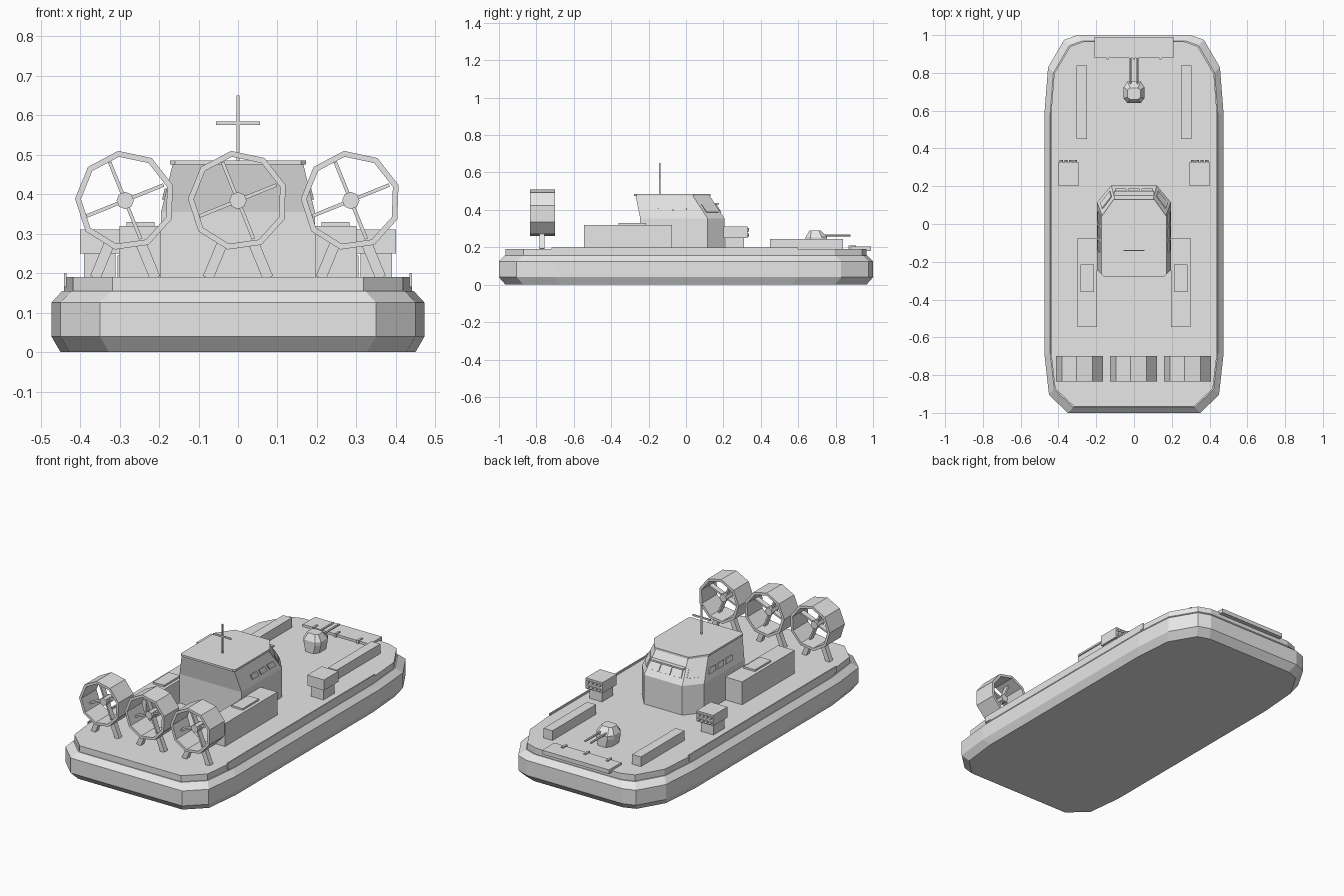
import bpy
import bmesh
from math import radians, sin, cos, pi
from mathutils import Vector, Matrix

cube = bpy.data.objects.get("Cube")
if cube:
    bpy.data.objects.remove(cube, do_unlink=True)

# One plain paint for the whole craft
GREY = (0.8, 0.8, 0.8, 1)
paint = bpy.data.materials.new("light grey paint")
paint.use_nodes = True
paint.diffuse_color = GREY
paint.node_tree.nodes["Principled BSDF"].inputs["Base Color"].default_value = GREY


def finish(name, bm):
    bmesh.ops.recalc_face_normals(bm, faces=bm.faces)
    mesh = bpy.data.meshes.new(name)
    bm.to_mesh(mesh)
    bm.free()
    mesh.materials.append(paint)
    obj = bpy.data.objects.new(name, mesh)
    bpy.context.collection.objects.link(obj)
    return obj


def box(name, x, y, z):
    """Box from (min, max) ranges."""
    bm = bmesh.new()
    bmesh.ops.create_cube(bm, size=1)
    for v in bm.verts:
        for i, (lo, hi) in enumerate((x, y, z)):
            v.co[i] = lo if v.co[i] < 0 else hi
    return finish(name, bm)


def pair(name, x, y, z):
    box("left_" + name, x, y, z)
    box("right_" + name, (-x[1], -x[0]), y, z)


def beam(name, a, b, width, depth, up=(0, 1, 0)):
    """Square bar from a to b; depth runs along up."""
    a, b = Vector(a), Vector(b)
    axis = (b - a).normalized()
    side = axis.cross(Vector(up)).normalized()
    rot = Matrix((side, axis.cross(side), axis)).transposed().to_4x4()
    size = Matrix.Diagonal((width, depth, (b - a).length, 1))
    bm = bmesh.new()
    bmesh.ops.create_cube(bm, size=1, matrix=Matrix.Translation((a + b) / 2) @ rot @ size)
    return finish(name, bm)


def tube(name, centre, radius, length, sides):
    """Solid prism along y."""
    bm = bmesh.new()
    bmesh.ops.create_cone(bm, cap_ends=True, segments=sides, radius1=radius, radius2=radius, depth=length,
                          matrix=Matrix.Translation(centre) @ Matrix.Rotation(pi / 2, 4, 'X'))
    return finish(name, bm)


def loft(name, layers):
    """Stack of (z, half outline) sections, mirrored in x and skinned."""
    bm = bmesh.new()
    rings = []
    for z, half in layers:
        outline = half + [(-x, y) for x, y in reversed(half)]
        rings.append([bm.verts.new((x, y, z)) for x, y in outline])
    for low, high in zip(rings, rings[1:]):
        for i in range(len(low)):
            j = (i + 1) % len(low)
            bm.faces.new((low[i], low[j], high[j], high[i]))
    bm.faces.new(rings[0])
    bm.faces.new(rings[-1])
    return finish(name, bm)


def shrink(half, dx, dy):
    return [(x - dx, y - dy if y > 0 else y + dy) for x, y in half]


# Inflated skirt and the deck on top of it
skirt = [(0.35, -1), (0.45, -0.905), (0.473, -0.7), (0.473, 0.6), (0.455, 0.83), (0.37, 0.975), (0.3, 1)]
loft("skirt", [(0, shrink(skirt, 0.023, 0.035)), (0.04, skirt), (0.125, skirt),
               (0.155, shrink(skirt, 0.028, 0.03))])
deck = shrink(skirt, 0.032, 0.035)
loft("deck", [(0.15, deck), (0.19, deck)])
pair("side_rail", (0.434, 0.441), (-0.72, 0.6), (0.165, 0.2))

# Bow ramp with hinge lugs
box("bow_ramp", (-0.21, 0.21), (0.88, 0.99), (0.18, 0.203))
for x in (-0.14, 0, 0.14):
    box("ramp_lug", (x - 0.006, x + 0.006), (0.87, 0.91), (0.19, 0.209))

# Deck lockers, engine housings and their hatches
pair("deck_locker", (0.25, 0.305), (0.45, 0.84), (0.185, 0.245))
pair("engine_housing", (0.195, 0.3), (-0.545, -0.075), (0.185, 0.32))
pair("engine_hatch", (0.212, 0.282), (-0.36, -0.215), (0.315, 0.33))

# Launchers with two rows of tubes
pair("launcher_base", (0.31, 0.39), (0.21, 0.31), (0.185, 0.25))
pair("launcher_box", (0.295, 0.4), (0.2, 0.328), (0.25, 0.31))
for side in (-1, 1):
    for col in range(4):
        for z in (0.266, 0.294):
            tube("launcher_tube", (side * (0.311 + col * 0.0245), 0.33, z), 0.009, 0.016, 8)

# Wheelhouse
waist = [(0.195, -0.245), (0.195, 0.115), (0.12, 0.205)]
eaves = [(0.165, -0.27), (0.165, 0.035), (0.1, 0.125)]
loft("cabin", [(0.185, waist), (0.355, waist), (0.478, eaves)])
roof = [(0.16, -0.277), (0.172, -0.265), (0.172, 0.04), (0.108, 0.13)]
loft("cabin_roof", [(0.475, roof), (0.486, roof)])


def on_wall(a, b, c, d, u0, u1, v0, v1):
    """Thin pane on the sloping wall quad a-b (bottom) d-c (top)."""
    a, b, c, d = map(Vector, (a, b, c, d))
    point = lambda u, v: a.lerp(b, u).lerp(d.lerp(c, u), v)
    normal = (b - a).cross(d - a).normalized()
    if normal.dot(a - Vector((0, 0, a.z))) < 0:
        normal.negate()
    bm = bmesh.new()
    corners = [point(u0, v0), point(u1, v0), point(u1, v1), point(u0, v1)]
    inner = [bm.verts.new(p - normal * 0.002) for p in corners]
    outer = [bm.verts.new(p + normal * 0.005) for p in corners]
    bm.faces.new(inner)
    bm.faces.new(outer)
    for i in range(4):
        j = (i + 1) % 4
        bm.faces.new((inner[i], inner[j], outer[j], outer[i]))
    finish("cabin_window", bm)


# Windows along the sides, corners and windscreen
def wall(i, j, s):
    return [(s * x, y, z) for (x, y), z in ((waist[i], 0.355), (waist[j], 0.355), (eaves[j], 0.478), (eaves[i], 0.478))]


for s in (-1, 1):
    for u in (0.32, 0.54, 0.76):
        on_wall(*wall(0, 1, s), u, u + 0.16, 0.25, 0.48)
    on_wall(*wall(1, 2, s), 0.15, 0.85, 0.25, 0.6)
(wx, wy), (ex, ey) = waist[2], eaves[2]
for u in (0.06, 0.37, 0.68):
    on_wall((-wx, wy, 0.355), (wx, wy, 0.355), (ex, ey, 0.478), (-ex, ey, 0.478), u, u + 0.26, 0.25, 0.6)
box("windscreen_brow", (-0.105, 0.105), (0.13, 0.176), (0.428, 0.437))

# Mast
beam("mast", (0, -0.14, 0.48), (0, -0.14, 0.65), 0.007, 0.007)
beam("mast_crossbar", (-0.056, -0.14, 0.58), (0.056, -0.14, 0.58), 0.009, 0.007)

# Gun turret with twin barrels
turret = [(0.035, 0.64), (0.055, 0.665), (0.055, 0.725), (0.035, 0.755)]
loft("gun_turret", [(0.185, shrink(turret, 0.012, 0)), (0.235, turret), (0.255, turret),
                    (0.29, [(0.02, 0.66), (0.035, 0.67), (0.035, 0.71), (0.02, 0.72)])])
for x in (-0.018, 0.018):
    tube("gun_barrel", (x, 0.81, 0.263), 0.006, 0.14, 6)

# Three ducted propellers on splayed legs
HUB_Z = 0.384
for cx, place in ((-0.286, "right"), (0, "middle"), (0.286, "left")):
    bm = bmesh.new()
    rings = []
    for r, y in ((0.127, -0.835), (0.127, -0.7), (0.112, -0.7), (0.112, -0.835)):
        angles = [radians(98 + 40 * k) for k in range(9)]
        rings.append([bm.verts.new((cx + r * cos(t), y, HUB_Z + r * sin(t))) for t in angles])
    for k in range(4):
        a, b = rings[k], rings[(k + 1) % 4]
        for i in range(9):
            j = (i + 1) % 9
            bm.faces.new((a[i], a[j], b[j], b[i]))
    finish(place + "_fan_duct", bm)
    tube(place + "_fan_hub", (cx, -0.77, HUB_Z), 0.022, 0.06, 8)
    for k in range(4):
        t = radians(22 + 90 * k)
        tip = (cx + 0.105 * cos(t), -0.77, HUB_Z + 0.105 * sin(t))
        beam(place + "_fan_blade", (cx, -0.77, HUB_Z), tip, 0.009, 0.03)
    for s in (-1, 1):
        beam(place + "_fan_leg", (cx + s * 0.076, -0.77, 0.188), (cx + s * 0.04, -0.77, 0.275), 0.027, 0.028)
